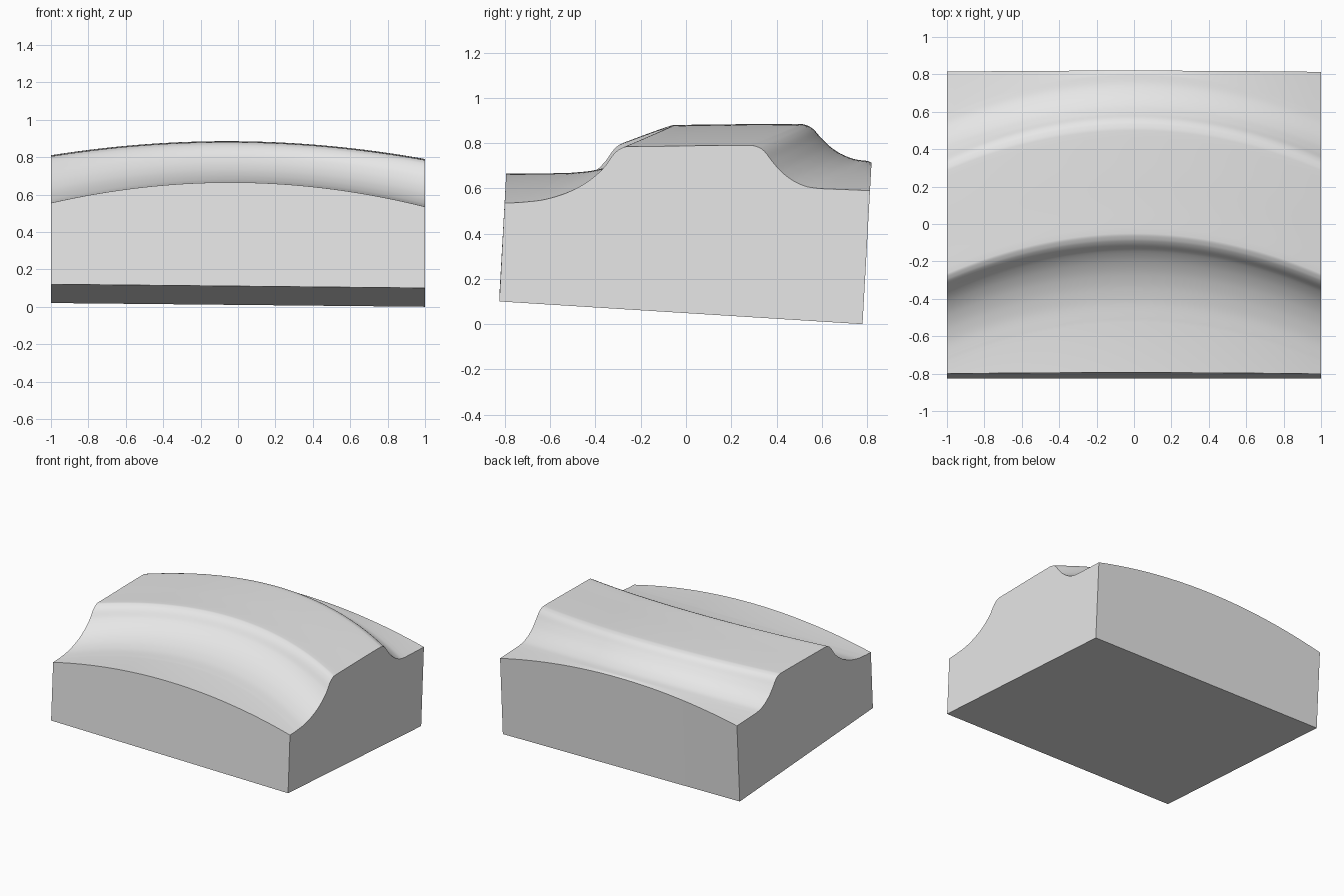
import bpy
import bmesh

cube = bpy.data.objects.get("Cube")
if cube:
    bpy.data.objects.remove(cube, do_unlink=True)

# Cross-section of the upper surface at the ends of the block: (depth, height)
PROFILE = [(-0.74, 0.537), (-0.65, 0.546), (-0.57, 0.565), (-0.49, 0.597), (-0.42, 0.64),
           (-0.36, 0.695), (-0.32, 0.75), (-0.295, 0.772), (-0.265, 0.784), (-0.1, 0.786),
           (0.1, 0.789), (0.285, 0.79), (0.32, 0.782), (0.345, 0.765), (0.38, 0.72),
           (0.425, 0.67), (0.48, 0.63), (0.54, 0.606), (0.59, 0.599)]
FRONT_EDGE, BACK_EDGE = 0.535, 0.59
COLUMNS, STEPS = 48, 5


def smooth_rows(points, steps):
    """Fit a gentle curve through the points, without overshoot."""
    slopes = [(b[1] - a[1]) / (b[0] - a[0]) for a, b in zip(points, points[1:])]
    tangents = [slopes[0]]
    for s, t in zip(slopes, slopes[1:]):
        tangents.append(2 * s * t / (s + t) if s * t > 0 else 0)
    tangents.append(slopes[-1])
    rows = []
    for i, (a, b) in enumerate(zip(points, points[1:])):
        d = b[0] - a[0]
        for k in range(steps):
            t = k / steps
            z = (a[1] * (1 + 2 * t) * (1 - t) ** 2 + b[1] * t * t * (3 - 2 * t)
                 + d * tangents[i] * t * (1 - t) ** 2 + d * tangents[i + 1] * t * t * (t - 1))
            rows.append((a[0] + t * d, z))
    return rows + [points[-1]]


def tilt(x):
    return 0.01 * (1 - x)


def surface_height(x, h):
    """Crown the surface across the width, slightly less on the ridge."""
    ridge = min(max((h - 0.54) / 0.25, 0), 1)
    return h + tilt(x) + (0.12 - 0.035 * ridge) * (1 - x * x)


def front_wall(z):
    return -0.825 + 0.054 * (z - 0.1)


def back_wall(z):
    return 0.78 + 0.056 * z


def bottom_point(x, y):
    return (x, y, 0.1 - 0.0625 * (y + 0.82) + tilt(x))


# Curved upper surface, with the ridge bowed toward the back at mid-width
bm = bmesh.new()
rows = smooth_rows(PROFILE, STEPS)
top, bottom = [], []
for i in range(COLUMNS + 1):
    x = -1 + 2 * i / COLUMNS
    bow = 0.215 * (1 - x * x)
    zf, zb = surface_height(x, FRONT_EDGE), surface_height(x, BACK_EDGE)
    line = [(x, front_wall(zf), zf)]
    line += [(x, v + bow, surface_height(x, h)) for v, h in rows]
    line += [(x, back_wall(zb), zb)]
    top.append([bm.verts.new(p) for p in line])
    bottom.append([bm.verts.new(bottom_point(x, y)) for y in (-0.825, 0.78)])

for i in range(COLUMNS):
    a, b = top[i], top[i + 1]
    for j in range(len(a) - 1):
        bm.faces.new((a[j], b[j], b[j + 1], a[j + 1]))
    # Front wall, back wall and underside
    p, q = bottom[i], bottom[i + 1]
    bm.faces.new((p[0], q[0], b[0], a[0]))
    bm.faces.new((q[1], p[1], a[-1], b[-1]))
    bm.faces.new((p[1], q[1], q[0], p[0]))

# Flat end walls
for end in (0, COLUMNS):
    bm.faces.new(top[end] + bottom[end][::-1])
bmesh.ops.recalc_face_normals(bm, faces=bm.faces)

mesh = bpy.data.meshes.new("ridged_block")
bm.to_mesh(mesh)
bm.free()
block = bpy.data.objects.new("ridged_block", mesh)
bpy.context.collection.objects.link(block)

# Plain grey finish
grey = bpy.data.materials.new("light grey")
grey.use_nodes = True
color = (0.8, 0.8, 0.8, 1)
grey.diffuse_color = color
grey.node_tree.nodes["Principled BSDF"].inputs["Base Color"].default_value = color
mesh.materials.append(grey)

bpy.ops.object.select_all(action="DESELECT")
block.select_set(True)
bpy.context.view_layer.objects.active = block
bpy.ops.object.shade_smooth_by_angle(angle=0.7)
